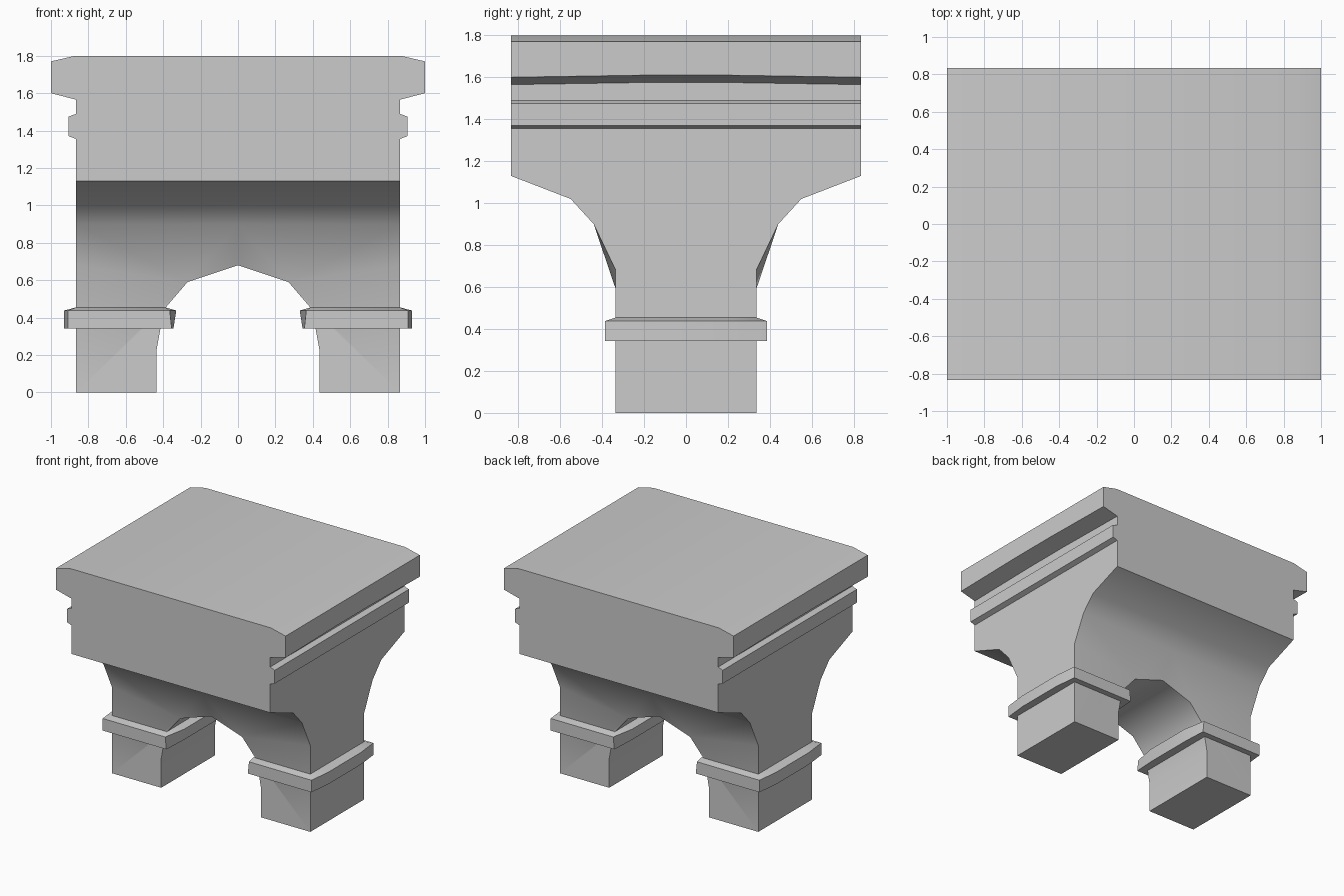
import bpy, bmesh, math

if "Cube" in bpy.data.objects:
    bpy.data.objects.remove(bpy.data.objects["Cube"])


def build(name, faces):
    """Make an object from quarter faces mirrored across x and y."""
    bm = bmesh.new()
    for sx in (1, -1):
        for sy in (1, -1):
            for f in faces:
                vs = [bm.verts.new((sx * x, sy * y, z)) for x, y, z in f]
                bm.faces.new(vs)
    bmesh.ops.remove_doubles(bm, verts=bm.verts, dist=0.0005)
    bmesh.ops.recalc_face_normals(bm, faces=bm.faces)
    me = bpy.data.meshes.new(name)
    bm.to_mesh(me)
    bm.free()
    ob = bpy.data.objects.new(name, me)
    bpy.context.collection.objects.link(ob)
    bpy.context.view_layer.objects.active = ob
    ob.select_set(True)
    bpy.ops.object.shade_smooth_by_angle(angle=math.radians(40))
    ob.select_set(False)
    return ob


def strips(rows):
    """Quads between neighbouring rows of points."""
    return [[a[i], a[i + 1], b[i + 1], b[i]]
            for a, b in zip(rows, rows[1:]) for i in range(len(a) - 1)]


W, D, LEG = 0.865, 0.835, 0.335   # half width, half depth, half leg depth

# Moulded cornice section (x, z, rise at the middle of the bow)
cornice = [(W, 1.355, 0), (0.905, 1.37, 0), (0.905, 1.475, 0), (W, 1.49, 0),
           (W, 1.565, 0.01), (1.0, 1.60, 0.01), (1.0, 1.77, 0),
           (0.87, 1.80, 0), (0, 1.80, 0)]
faces = strips([[(x, y, z + (r if y < 0.5 else 0)) for y in (0, 0.2, D)]
                for x, z, r in cornice])
# Flush front cap
faces.append([(0, D, 1.13), (W, D, 1.13)] + [(x, D, z) for x, z, r in cornice])

# Flared underside
flare = [(D, 1.13), (0.55, 1.02), (0.44, 0.90)]
faces += strips([[(0, y, z), (W, y, z)] for y, z in flare])

# Arch opening and its faceted join to the flare
arch = [(0, 0.68), (0.27, 0.59), (0.39, 0.45), (0.415, 0.34), (0.435, 0.23), (0.435, 0)]
faces += strips([[(x, 0, z), (x, LEG, z)] for x, z in arch])
top_mid, top_end = (0, 0.44, 0.90), (W, 0.44, 0.90)
crown, haunch, end = (0, LEG, 0.68), (0.27, LEG, 0.59), (W, LEG, 0.68)
faces += [[top_end, end, haunch], [top_end, haunch, top_mid], [top_mid, haunch, crown]]

# Leg front, leg bottom and side wall
faces.append([end] + [(x, LEG, z) for x, z in arch[1:]] + [(W, LEG, 0)])
faces.append([(0.435, 0, 0), (0.435, LEG, 0), (W, LEG, 0), (W, 0, 0)])
faces.append([(W, 0, 0), (W, LEG, 0), end] + [(W, y, z) for y, z in reversed(flare)]
             + [(W, D, 1.355), (W, 0.2, 1.355), (W, 0, 1.355)])
build("arched_bracket_body", faces)


# Collar bands round both legs
def ring(xi_mid, xi, xo, xo_mid, y, z):
    return [(xi_mid, 0, z), (xi_mid, 0.2, z), (xi, y, z),
            (xo, y, z), (xo_mid, 0.2, z), (xo_mid, 0, z)]


build("leg_collars", strips([
    ring(0.415, 0.415, W, W, LEG, 0.345),
    ring(0.345, 0.355, 0.91, 0.93, 0.385, 0.343),
    ring(0.33, 0.365, 0.91, 0.93, 0.385, 0.438),
    ring(0.39, 0.39, W, W, LEG, 0.455)]))
